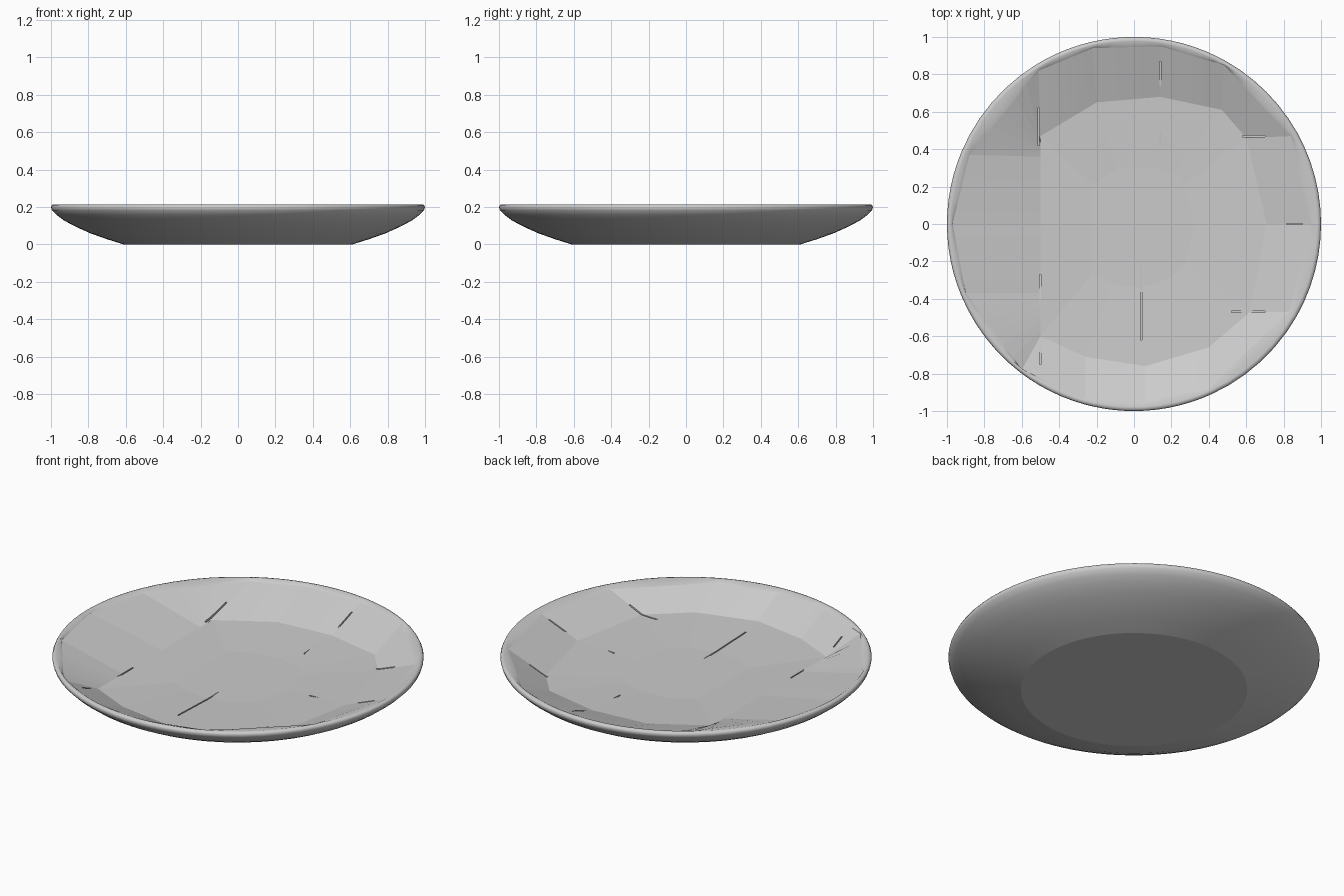
import bpy, bmesh
from math import atan2, cos, sin
from mathutils import Vector

if "Cube" in bpy.data.objects:
    bpy.data.objects.remove(bpy.data.objects["Cube"], do_unlink=True)

grey = bpy.data.materials.new("pale_grey")
grey.use_nodes = True
colour = (0.6, 0.6, 0.6, 1)
grey.diffuse_color = colour
grey.node_tree.nodes["Principled BSDF"].inputs["Base Color"].default_value = colour

STEPS = 6  # points along each side of the faceted well


def densify(corners):
    """Spread evenly spaced points along the sides of a polygon."""
    pts = [Vector(c) for c in corners]
    return [p.lerp(q, k / STEPS) for p, q in zip(pts, pts[1:] + pts[:1])
            for k in range(STEPS)]


# Irregular faceted well: foot of the wall and its top edge, clockwise
foot = densify([(-.5, .36), (-.5, .47), (-.2, .65), (.14, .68), (.47, .61), (.6, .46),
                (.71, 0), (.62, -.47), (.4, -.66), (.06, -.76), (-.26, -.71),
                (-.5, -.6), (-.5, -.37), (-.5, 0)])
brim = densify([(-.88, .37), (-.51, .82), (-.22, .94), (.14, .95), (.48, .85), (.84, .47),
                (.95, 0), (.83, -.47), (.4, -.87), (.06, -.95), (-.26, -.93),
                (-.6, -.78), (-.9, -.37), (-.97, 0)])
angles = [atan2(p.y, p.x) for p in brim]

# Outside profile as radius and height, from the rim down to the foot
profile = [(.978, .215), (.994, .212), (1, .2), (.995, .183), (.97, .158), (.93, .128),
           (.87, .096), (.79, .06), (.7, .028), (.61, 0)]

bm = bmesh.new()
rings = [[bm.verts.new((p.x * .45, p.y * .45, .09)) for p in foot],
         [bm.verts.new((p.x, p.y, .105)) for p in foot],
         [bm.verts.new((p.x, p.y, .2)) for p in brim]]
for r, z in profile:
    rings.append([bm.verts.new((r * cos(a), r * sin(a), z)) for a in angles])
n = len(foot)
for level, (a, b) in enumerate(zip(rings, rings[1:])):
    for i in range(n):
        j = (i + 1) % n
        face = bm.faces.new((a[i], b[i], b[j], a[j]))
        face.smooth = level > 1
bm.faces.new(rings[0])
bm.faces.new(rings[-1])
bmesh.ops.recalc_face_normals(bm, faces=bm.faces)
# Crease the foot and the start of the faceted well
for ring in (rings[2], rings[-1]):
    for i in range(n):
        bm.edges.get((ring[i], ring[(i + 1) % n])).smooth = False
mesh = bpy.data.meshes.new("plate")
bm.to_mesh(mesh)
bm.free()
mesh.materials.append(grey)
plate = bpy.data.objects.new("plate", mesh)
bpy.context.collection.objects.link(plate)


def cut_slit(number, start, end):
    """Cut a narrow slit in the well; each end is x, y and floor height."""
    a, b = Vector(start), Vector(end)
    side = (b - a).cross(Vector((0, 0, 1))).normalized() * .004
    up = Vector((0, 0, .2))
    cut = bmesh.new()
    verts = [cut.verts.new(p + s + h) for p in (a, b) for s in (side, -side)
             for h in (Vector(), up)]
    bmesh.ops.convex_hull(cut, input=verts)
    data = bpy.data.meshes.new("slit_cutter")
    cut.to_mesh(data)
    cut.free()
    data.materials.append(grey)
    cutter = bpy.data.objects.new(f"slit_cutter_{number}", data)
    bpy.context.collection.objects.link(cutter)
    cutter.hide_render = True
    cutter.hide_viewport = True
    cutter.display_type = 'WIRE'
    mod = plate.modifiers.new("slit", 'BOOLEAN')
    mod.object = cutter
    mod.operation = 'DIFFERENCE'
    mod.solver = 'EXACT'


slits = [((.04, -.22, .09), (.04, -.62, .07)), ((-.5, -.27, .09), (-.5, -.75, .14)),
         ((-.51, .42, .09), (-.51, .62, .11)), ((.14, .42, .09), (.14, .87, .14)),
         ((.47, 0, .09), (.9, 0, .15)), ((.52, -.47, .09), (.7, -.47, .11)),
         ((.58, .47, .09), (.7, .47, .11))]
for number, (start, end) in enumerate(slits):
    cut_slit(number, start, end)

# Bake the slits and drop the cutters
bpy.context.view_layer.update()
result = plate.evaluated_get(bpy.context.evaluated_depsgraph_get())
baked = bpy.data.meshes.new_from_object(result)
plate.modifiers.clear()
plate.data = baked
for obj in [o for o in bpy.data.objects if o.name.startswith("slit_cutter")]:
    bpy.data.objects.remove(obj, do_unlink=True)
